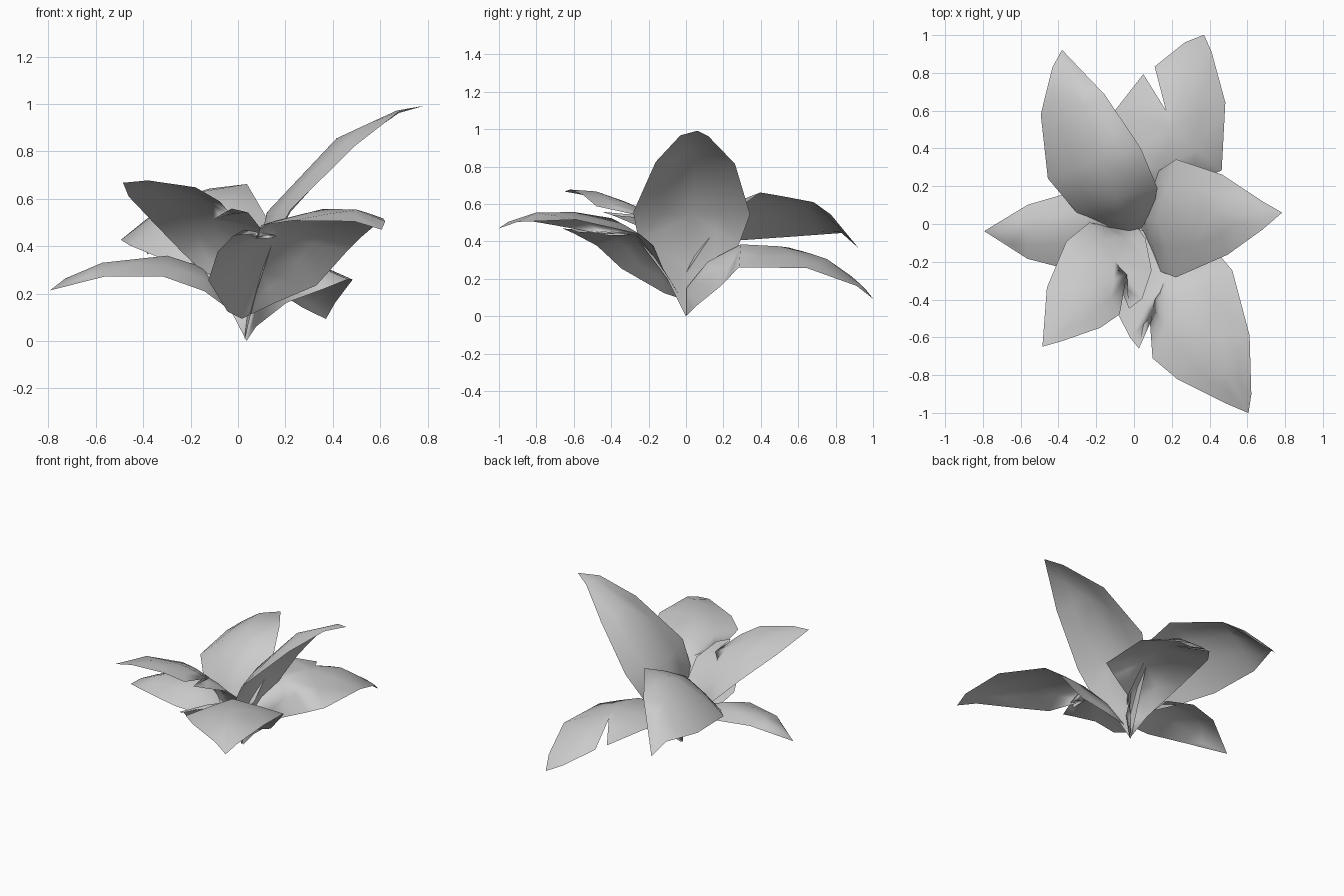
import bpy, bmesh
from mathutils import Vector


def leaf(name, mid, side_a, side_b, bulge=.08):
    """Thin leaf: midrib from base to tip, with a margin outline on each side.
    Each half blade is zipped between midrib and margin, so tears stay open."""
    bm = bmesh.new()
    base, tip = Vector(mid[0]), Vector(mid[-1])
    axis = (tip - base).normalized()
    rib = [bm.verts.new(p) for p in mid]
    for flip, margin in ((False, side_a), (True, side_b)):
        edge = [bm.verts.new(p) for p in margin]
        out = [rib[0]] + edge + [rib[-1]]
        keys = [axis.dot(v.co - base) for v in out]
        keys = [min(keys[k:]) for k in range(len(keys))]
        i = j = 0
        while j < len(out) - 1:
            rib_next = axis.dot(rib[i + 1].co - base) if i < len(rib) - 2 else 1e9
            if j > 0 and rib_next < keys[j + 1]:
                tri, i = (rib[i], rib[i + 1], out[j]), i + 1
            else:
                tri, j = (rib[i], out[j + 1], out[j]), j + 1
            if len(set(tri)) == 3:
                bm.faces.new(tri[::-1] if flip else tri)
    # round each half blade: split the cross edges and lift their middles
    bm.normal_update()
    ribs = set(rib)
    cross = [e for e in bm.edges if len(e.link_faces) == 2 and len(ribs & set(e.verts)) == 1]
    lifts = []
    for e in cross:
        n = (e.link_faces[0].normal + e.link_faces[1].normal).normalized()
        lifts.append(((e.verts[0].co + e.verts[1].co) / 2,
                      n * (bulge * e.calc_length() * (1 if n.z > 0 else -1))))
    old = set(bm.verts)
    bmesh.ops.subdivide_edges(bm, edges=cross, cuts=1)
    for v in set(bm.verts) - old:
        v.co += min(lifts, key=lambda m: (m[0] - v.co).length)[1]
    bmesh.ops.triangulate(bm, faces=bm.faces[:])
    for f in bm.faces:
        f.smooth = True
    mesh = bpy.data.meshes.new(name)
    bm.to_mesh(mesh)
    bm.free()
    ob = bpy.data.objects.new(name, mesh)
    bpy.context.collection.objects.link(ob)
    return ob


# tall upright leaf on the right
leaf("upright_leaf",
     [(.03, 0, 0), (.06, .02, .25), (.13, .03, .54), (.42, .05, .85), (.67, .05, .97), (.785, .06, .99)],
     [(.08, .14, .2), (.14, .28, .38), (.23, .34, .54), (.47, .26, .81), (.68, .12, .96)],
     [(.08, -.1, .2), (.15, -.25, .4), (.23, -.28, .55), (.5, -.16, .82), (.68, -.03, .965)], .03)

# low back leaf, torn on its inner margin
leaf("back_right_leaf",
     [(.04, 0, 0), (.07, 0, .15), (.11, .12, .29), (.15, .3, .38), (.19, .5, .37),
      (.26, .75, .3), (.33, .93, .17), (.37, 1, .09)],
     [(-.04, .08, .15), (-.12, .3, .29), (-.1, .6, .34), (.05, .79, .27),
      (.17, .6, .35), (.11, .83, .24), (.27, .96, .14)],
     [(.08, .06, .06), (.2, .19, .16), (.36, .25, .21), (.46, .29, .25), (.48, .64, .25), (.41, .91, .16)], .04)

# raised back leaf
leaf("back_left_leaf",
     [(0, -.06, .12), (-.05, .02, .38), (-.1, .15, .53), (-.17, .35, .61), (-.27, .62, .58),
      (-.36, .84, .45), (-.38, .92, .36)],
     [(-.15, -.01, .27), (-.3, .08, .33), (-.44, .25, .38), (-.48, .58, .41), (-.43, .83, .44)],
     [(.09, .06, .3), (.12, .2, .5), (.04, .4, .645), (-.15, .68, .6)])

# low leaf on the left
leaf("left_leaf",
     [(0, 0, .09), (-.15, 0, .3), (-.3, -.02, .345), (-.57, -.03, .32), (-.72, -.03, .25), (-.785, -.03, .2)],
     [(-.15, -.15, .2), (-.32, -.24, .255), (-.56, -.18, .26)],
     [(-.15, .15, .26), (-.35, .16, .3), (-.56, .1, .3)])

# raised front leaf, with a small tear
leaf("front_left_leaf",
     [(0, 0, .12), (-.05, -.08, .35), (-.1, -.19, .51), (-.18, -.32, .6), (-.33, -.48, .66), (-.485, -.65, .66)],
     [(.06, -.08, .35), (.09, -.25, .47), (.04, -.4, .53), (-.03, -.45, .55),
      (-.04, -.27, .53), (-.08, -.48, .58), (-.18, -.55, .64), (-.38, -.62, .67)],
     [(-.14, -.02, .28), (-.24, 0, .37), (-.36, -.1, .49), (-.46, -.34, .6)], .05)

# wide front leaf, torn on its inner margin
leaf("front_right_leaf",
     [(.02, -.03, .09), (.1, -.15, .29), (.17, -.27, .44), (.24, -.4, .52), (.36, -.6, .55),
      (.5, -.8, .55), (.605, -1, .465)],
     [(-.04, -.12, .12), (-.12, -.35, .25), (-.08, -.48, .37), (-.03, -.6, .44), (.03, -.66, .46),
      (.08, -.4, .42), (.1, -.71, .48), (.23, -.82, .5), (.49, -.95, .5)],
     [(.16, -.07, .16), (.33, -.12, .23), (.46, -.18, .37), (.52, -.25, .43), (.61, -.59, .51), (.62, -.9, .5)], .03)
